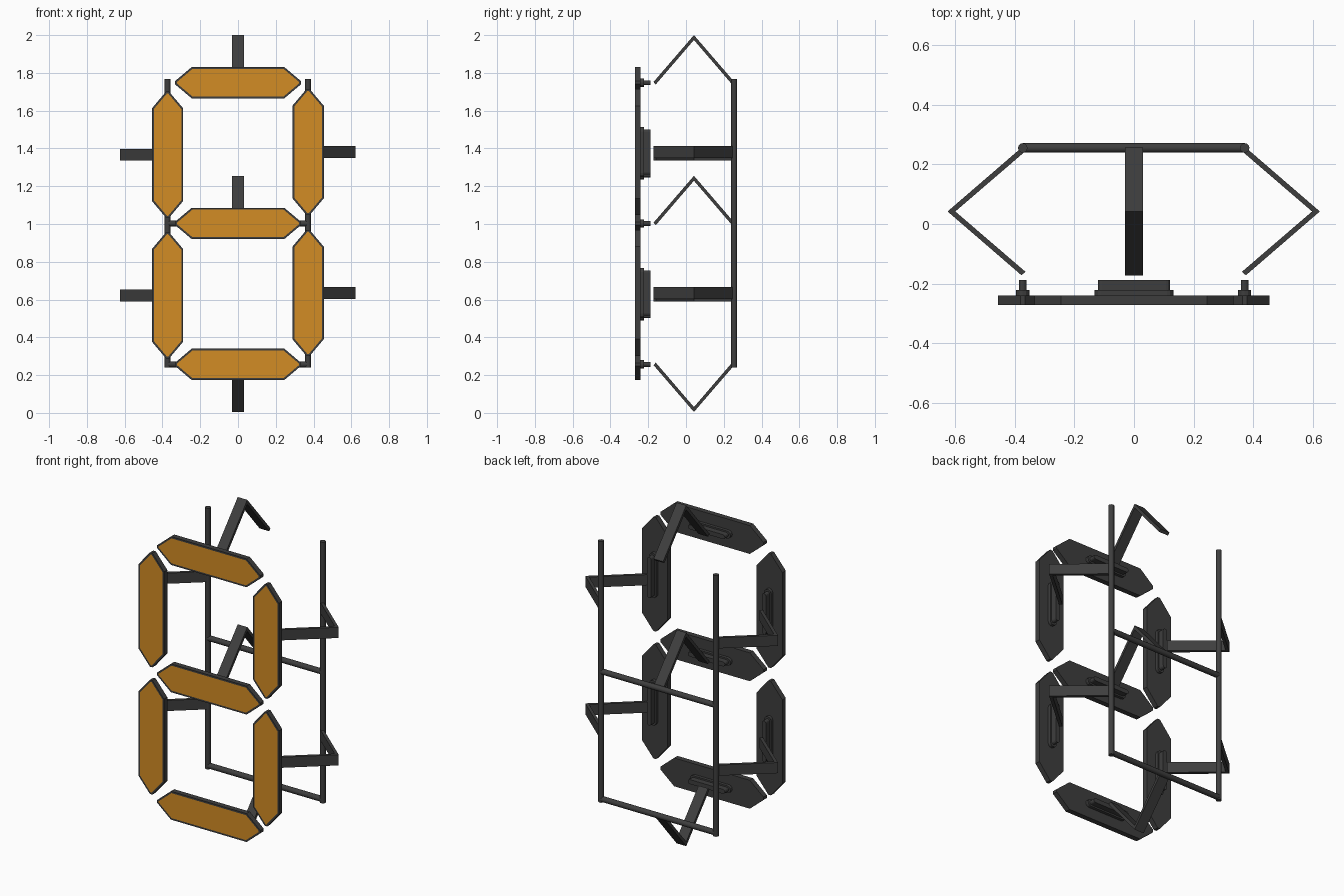
import bpy, bmesh, math
from mathutils import Matrix, Vector

if "Cube" in bpy.data.objects:
    bpy.data.objects.remove(bpy.data.objects["Cube"])


def material(name, rgb):
    m = bpy.data.materials.new(name)
    m.diffuse_color = (*rgb, 1)
    m.use_nodes = True
    m.node_tree.nodes["Principled BSDF"].inputs["Base Color"].default_value = m.diffuse_color
    return m


DARK = material("dark_grey", (0.048, 0.048, 0.048))
AMBER = material("amber", (0.65, 0.265, 0.018))


def finish(name, bm, mats, matrix=Matrix()):
    bmesh.ops.recalc_face_normals(bm, faces=bm.faces)
    bm.transform(matrix)
    me = bpy.data.meshes.new(name)
    bm.to_mesh(me)
    bm.free()
    for m in mats:
        me.materials.append(m)
    ob = bpy.data.objects.new(name, me)
    bpy.context.collection.objects.link(ob)
    return ob


def prism(bm, outline, y0, y1):
    """Extrude an (x, z) outline from y0 to y1; returns the y0 cap."""
    cap = bm.faces.new([bm.verts.new((x, y0, z)) for x, z in outline])
    ext = bmesh.ops.extrude_face_region(bm, geom=[cap], use_keep_orig=True)
    verts = [v for v in ext["geom"] if isinstance(v, bmesh.types.BMVert)]
    bmesh.ops.translate(bm, verts=verts, vec=(0, y1 - y0, 0))
    return cap


def stadium(half_len, r, n=6):
    """Slot outline with round ends."""
    pts = []
    for side, start in ((1, -90), (-1, 90)):
        for i in range(n + 1):
            a = math.radians(start + 180 * i / n)
            pts.append((side * (half_len - r) + r * math.cos(a), r * math.sin(a)))
    return pts


def place(x, z, angle):
    return Matrix.Translation((x, 0, z)) @ Matrix.Rotation(angle, 4, 'Y')


def segment(name, matrix):
    # Pointed plate with an inset amber front
    bm = bmesh.new()
    hexagon = [(0.245, -0.083), (0.334, -0.008), (0.334, 0.008), (0.245, 0.083),
               (-0.245, 0.083), (-0.334, 0.008), (-0.334, -0.008), (-0.245, -0.083)]
    front = prism(bm, hexagon, -0.271, -0.24)
    bmesh.ops.recalc_face_normals(bm, faces=bm.faces)
    bmesh.ops.inset_region(bm, faces=[front], thickness=0.01, use_even_offset=True)
    front.material_index = 1
    finish(name + "_plate", bm, [DARK, AMBER], matrix)
    # Two-step mount on the back
    bm = bmesh.new()
    prism(bm, stadium(0.132, 0.022), -0.241, -0.222)
    prism(bm, stadium(0.12, 0.013), -0.223, -0.188)
    finish(name + "_mount", bm, [DARK], matrix)


def arm(name, matrix):
    # Bent strap: V profile in (y, z), local +z points away from the display
    t, w = 0.026, 0.031
    v = [(-0.172, 0.004), (0.042, 0.252), (0.256, 0.004),
         (0.244, -0.009), (0.042, 0.252 - t), (-0.16, -0.009)]
    bm = bmesh.new()
    # two quads, one per leg of the strap
    a = [[bm.verts.new((x, y, z)) for y, z in v] for x in (-w, w)]
    for idx in ((0, 1, 4, 5), (1, 2, 3, 4)):
        for s in a:
            bm.faces.new([s[i] for i in idx])
    for i in range(6):
        j = (i + 1) % 6
        bm.faces.new((a[0][i], a[0][j], a[1][j], a[1][i]))
    finish(name, bm, [DARK], matrix)


# Display segments and their arms: name, x, z, plate angle, arm angle
H = math.pi / 2
UNITS = [("top", 0, 1.748, 0, 0), ("middle", 0, 1.003, 0, 0),
         ("bottom", 0, 0.257, 0, math.pi),
         ("upper_left", -0.373, 1.367, H, -H), ("lower_left", -0.373, 0.622, H, -H),
         ("upper_right", 0.371, 1.381, H, H), ("lower_right", 0.371, 0.635, H, H)]
for name, x, z, rot, arm_rot in UNITS:
    segment(name + "_segment", place(x, z, rot))
    arm(name + "_arm", place(x, z, arm_rot))


def rod(name, p, q, r=0.016):
    p, q = Vector(p), Vector(q)
    d = q - p
    bm = bmesh.new()
    bmesh.ops.create_cone(bm, cap_ends=True, segments=12, radius1=r, radius2=r,
                          depth=d.length)
    m = Matrix.Translation((p + q) / 2) @ d.to_track_quat('Z', 'Y').to_matrix().to_4x4()
    ob = finish(name, bm, [DARK], m)
    for f in ob.data.polygons:
        f.use_smooth = len(f.vertices) == 4
    for e in ob.data.edges:
        # keep the end rims crisp
        a, b = (ob.data.vertices[i].co for i in e.vertices)
        e.use_edge_sharp = (a - b).length < r


# Rear frame
Y = 0.255
for side, x in (("left", -0.373), ("right", 0.371)):
    rod(side + "_post", (x, Y, 0.24), (x, Y, 1.768))
for name, z in (("lower", 0.257), ("middle", 1.003)):
    rod(name + "_crossbar", (-0.373, Y, z), (0.371, Y, z))
